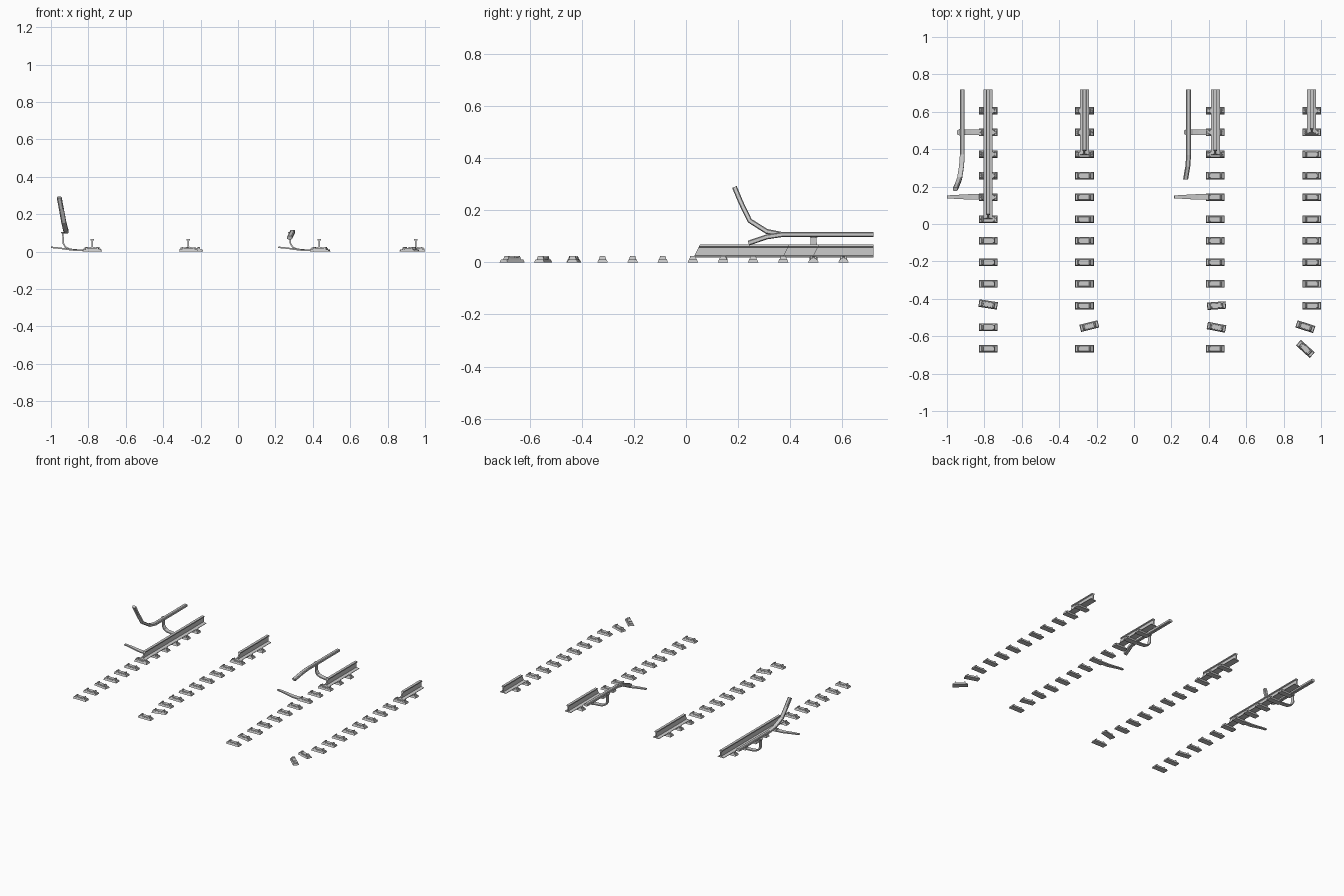
import bpy, bmesh, math
from mathutils import Vector, Matrix

if "Cube" in bpy.data.objects:
    bpy.data.objects.remove(bpy.data.objects["Cube"])


def finish(bm, name):
    bmesh.ops.recalc_face_normals(bm, faces=bm.faces)
    me = bpy.data.meshes.new(name)
    bm.to_mesh(me)
    bm.free()
    return me


def place(name, me, loc=(0, 0, 0), rot=0):
    ob = bpy.data.objects.new(name, me)
    ob.location = loc
    ob.rotation_euler[2] = rot
    bpy.context.collection.objects.link(ob)
    return ob


def loft(bm, rings):
    """Closed solid through a list of rings of points."""
    vs = [[bm.verts.new(p) for p in r] for r in rings]
    n = len(vs[0])
    for a, b in zip(vs, vs[1:]):
        for i in range(n):
            j = (i + 1) % n
            bm.faces.new((a[i], a[j], b[j], b[i]))
    bm.faces.new(vs[0])
    bm.faces.new(vs[-1][::-1])


def frustum(bm, cx, hx, hy, z0, z1, tx, ty):
    """Tapered block; tx, ty are the half sizes at the top."""
    loft(bm, [[(cx + sx * a, sy * b, z) for sx, sy in ((-1, -1), (1, -1), (1, 1), (-1, 1))]
              for a, b, z in ((hx, hy, z0), (tx, ty, z1))])


def sweep(name, path, side, section, widths=None):
    """Sweep a (side, normal) section along a path."""
    pts = [Vector(p) for p in path]
    side = Vector(side)
    rings = []
    for i, p in enumerate(pts):
        t = Vector((0, 0, 0))
        if i > 0:
            t += (p - pts[i - 1]).normalized()
        if i < len(pts) - 1:
            t += (pts[i + 1] - p).normalized()
        up = side.cross(t).normalized()
        w = widths[i] if widths else 1
        rings.append([p + side * u * w + up * v for u, v in section])
    bm = bmesh.new()
    loft(bm, rings)
    return place(name, finish(bm, name))


def sleeper_mesh(bolts):
    bm = bmesh.new()
    frustum(bm, 0, .05, .02, 0, .012, .047, .015)       # concrete body
    frustum(bm, 0, .028, .013, .011, .018, .026, .012)  # rail seat
    for s in (-1, 1):
        frustum(bm, s * .03, .006, .014, .011, .025, .003, .010)  # shoulder
        if bolts:
            frustum(bm, s * .038, .009, .012, .011, .016, .008, .010)
            bmesh.ops.create_cone(bm, cap_ends=True, segments=6, radius1=.005, radius2=.004,
                                  depth=.01, matrix=Matrix.Translation((s * .038, 0, .018)))
    return finish(bm, "sleeper")


def rail(name, x, y0):
    half = [(.024, .018), (.024, .021), (.004, .026), (.004, .058), (.010, .061), (.009, .068)]
    prof = half + [(-a, z) for a, z in reversed(half)]
    bm = bmesh.new()
    # snapped front end slopes backwards with height
    loft(bm, [[(x + a, y0 + (z - .018) * .5, z) for a, z in prof],
              [(x + a, .72, z) for a, z in prof]])
    place(name, finish(bm, name))


# Sleepers and running rails
tracks = [(-.78, .028), (-.265, .37), (.435, .37), (.95, .485)]
bolted, plain = sleeper_mesh(True), sleeper_mesh(False)
# displaced sleepers: (track, row) -> x shift, y shift, degrees
moved = {(0, 9): (0, .006, -9), (1, 10): (.026, .006, 14), (2, 9): (.006, 0, 4),
         (2, 10): (.006, 0, -11), (3, 10): (-.034, .003, -18), (3, 11): (-.034, 0, -42)}
for t, (x, y0) in enumerate(tracks):
    rail(f"rail_{t + 1}", x, y0)
    for r in range(12):
        y = .605 - r * .1157
        dx, dy, a = moved.get((t, r), (0, 0, 0))
        me = bolted if y > y0 - .01 else plain
        place(f"sleeper_{t + 1}_{r + 1}", me, (x + dx, y + dy, 0), math.radians(a))

# Side power rails carried by curved brackets
tube = [(-.013, -.006), (-.008, -.0095), (.008, -.0095), (.013, -.006),
        (.013, .006), (.008, .0095), (-.008, .0095), (-.013, .006)]
sweep("bent_power_rail", [(-.918, .72, .107), (-.918, .37, .107), (-.922, .31, .119),
                          (-.932, .245, .16), (-.945, .21, .232), (-.956, .186, .29)], (1, 0, 0), tube)
sweep("drooping_power_rail", [(.292, .72, .107), (.292, .37, .107), (.288, .31, .098),
                              (.276, .24, .074)], (1, 0, 0), tube)

flat = [(-.015, -.004), (.015, -.004), (.015, .004), (-.015, .004)]
for n, x in (("left", -.78), ("right", .435)):
    y = .49
    sweep(f"{n}_support_arm", [(x + d, y, z) for d, z in (
        (-.03, .006), (-.09, .009), (-.12, .013), (-.143, .024), (-.155, .045), (-.156, .1))],
        (0, 1, 0), flat, [1, 1, 1, 1, .9, .75])
    bm = bmesh.new()
    bmesh.ops.create_cone(bm, cap_ends=True, segments=6, radius1=.014, radius2=.018, depth=.01,
                          matrix=Matrix.Translation((x - .152, y, .101)))
    place(f"{n}_support_cap", finish(bm, "support_cap"))
    y = .145
    sweep(f"{n}_broken_arm", [(x + d, y, z) for d, z in (
        (-.03, .006), (-.09, .007), (-.13, .012), (-.17, .018), (-.22, .023))],
        (0, 1, 0), flat, [1, 1, .85, .7, .5])
